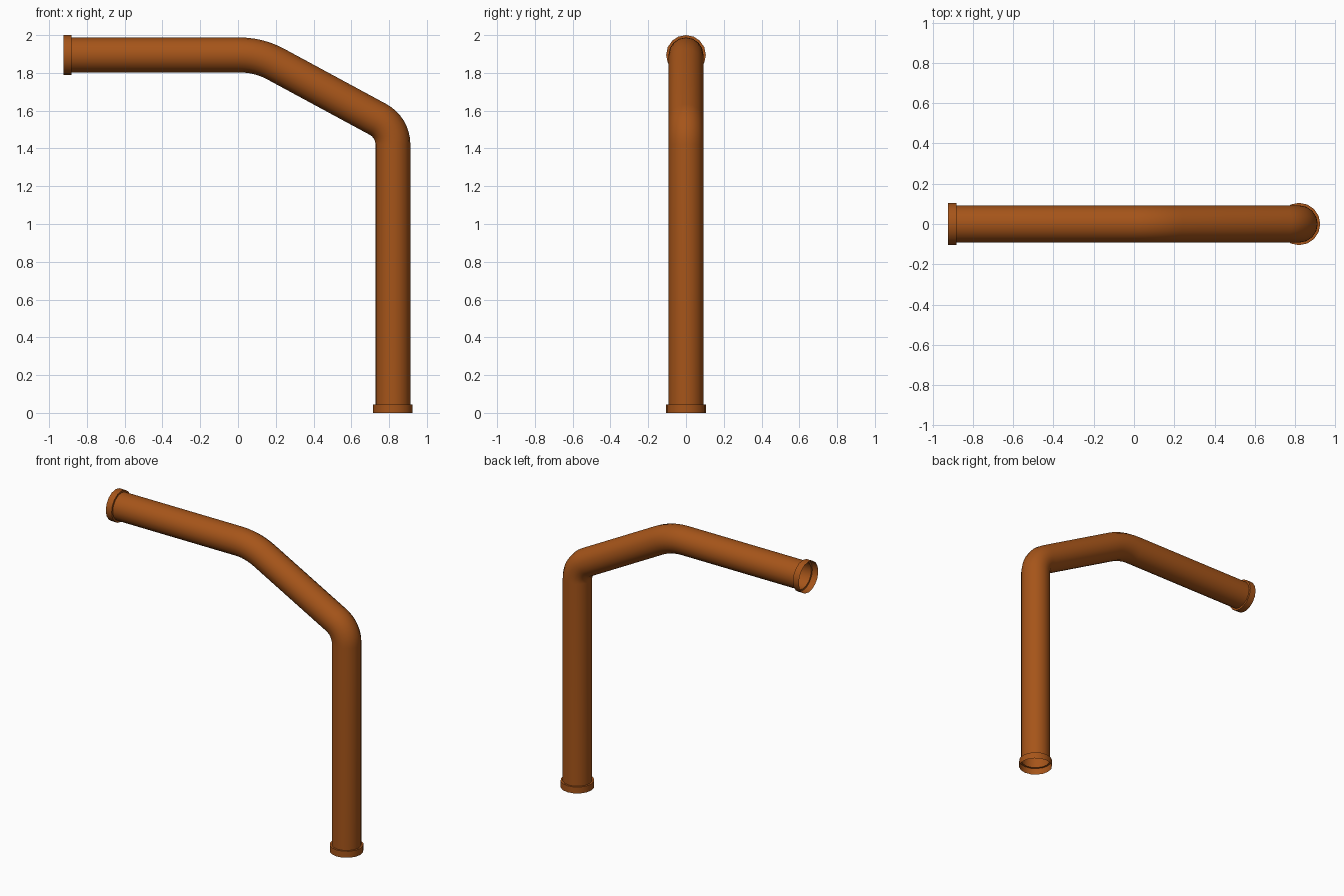
import bpy, bmesh, math
from mathutils import Vector

if "Cube" in bpy.data.objects:
    bpy.data.objects.remove(bpy.data.objects["Cube"])

SIDES = 16
R_PIPE, R_COLLAR, COLLAR_LEN = 0.0925, 0.105, 0.044
X_LEFT, X_RIGHT, Z_TOP = -0.925, 0.82, 1.895
SLOPE = math.radians(28.4)

mat = bpy.data.materials.new("copper_brown")
mat.diffuse_color = (0.38, 0.09, 0.01, 1)
mat.use_nodes = True
mat.node_tree.nodes["Principled BSDF"].inputs["Base Color"].default_value = mat.diffuse_color


def sweep(name, stations):
    """Open tube through (x, z, downward heading angle, radius) stations."""
    bm = bmesh.new()
    rings = []
    for x, z, ang, r in stations:
        normal = Vector((math.sin(ang), 0, math.cos(ang)))
        side = Vector((0, 1, 0))
        rings.append([bm.verts.new(Vector((x, 0, z))
                      + r * (math.cos(t) * normal + math.sin(t) * side))
                      for t in (2 * math.pi * i / SIDES for i in range(SIDES))])
    for a, b in zip(rings, rings[1:]):
        for i in range(SIDES):
            j = (i + 1) % SIDES
            bm.faces.new((a[i], b[i], b[j], a[j]))
    # outward-facing walls
    bm.normal_update()
    f = bm.faces[:][-1]
    x, z = stations[-1][:2]
    if f.normal.dot(f.calc_center_median() - Vector((x, 0, z))) < 0:
        bmesh.ops.reverse_faces(bm, faces=bm.faces[:])
    me = bpy.data.meshes.new(name)
    bm.to_mesh(me)
    bm.free()
    me.materials.append(mat)
    ob = bpy.data.objects.new(name, me)
    bpy.context.collection.objects.link(ob)
    bpy.ops.object.select_all(action='DESELECT')
    ob.select_set(True)
    bpy.context.view_layer.objects.active = ob
    bpy.ops.object.shade_smooth_by_angle(angle=math.radians(35))
    return ob


def bend(corner, a0, a1, radius, steps):
    """Stations of an arc rounding a corner from heading a0 to a1."""
    cut = radius * math.tan((a1 - a0) / 2)
    x0 = corner[0] - cut * math.cos(a0)
    z0 = corner[1] + cut * math.sin(a0)
    cx, cz = x0 - radius * math.sin(a0), z0 - radius * math.cos(a0)
    out = []
    for i in range(steps + 1):
        a = a0 + (a1 - a0) * i / steps
        out.append((cx + radius * math.sin(a), cz + radius * math.cos(a), a, R_PIPE))
    return out


# corners of the centre line
upper = (0.11, Z_TOP)
lower = (X_RIGHT, Z_TOP - (X_RIGHT - upper[0]) * math.tan(SLOPE))
DOWN = math.pi / 2

# bent hollow pipe
sweep("bent_pipe",
      [(X_LEFT + COLLAR_LEN, Z_TOP, 0, R_PIPE)]
      + bend(upper, 0, SLOPE, 0.40, 6)
      + bend(lower, SLOPE, DOWN, 0.15, 8)
      + [(X_RIGHT, COLLAR_LEN, DOWN, R_PIPE)])

# stepped open collars at both ends
xi = X_LEFT + COLLAR_LEN
sweep("end_collar", [(xi, Z_TOP, 0, R_PIPE), (xi, Z_TOP, 0, R_COLLAR),
                     (X_LEFT, Z_TOP, 0, R_COLLAR)])
sweep("base_collar", [(X_RIGHT, COLLAR_LEN, DOWN, R_PIPE),
                      (X_RIGHT, COLLAR_LEN, DOWN, R_COLLAR),
                      (X_RIGHT, 0, DOWN, R_COLLAR)])
